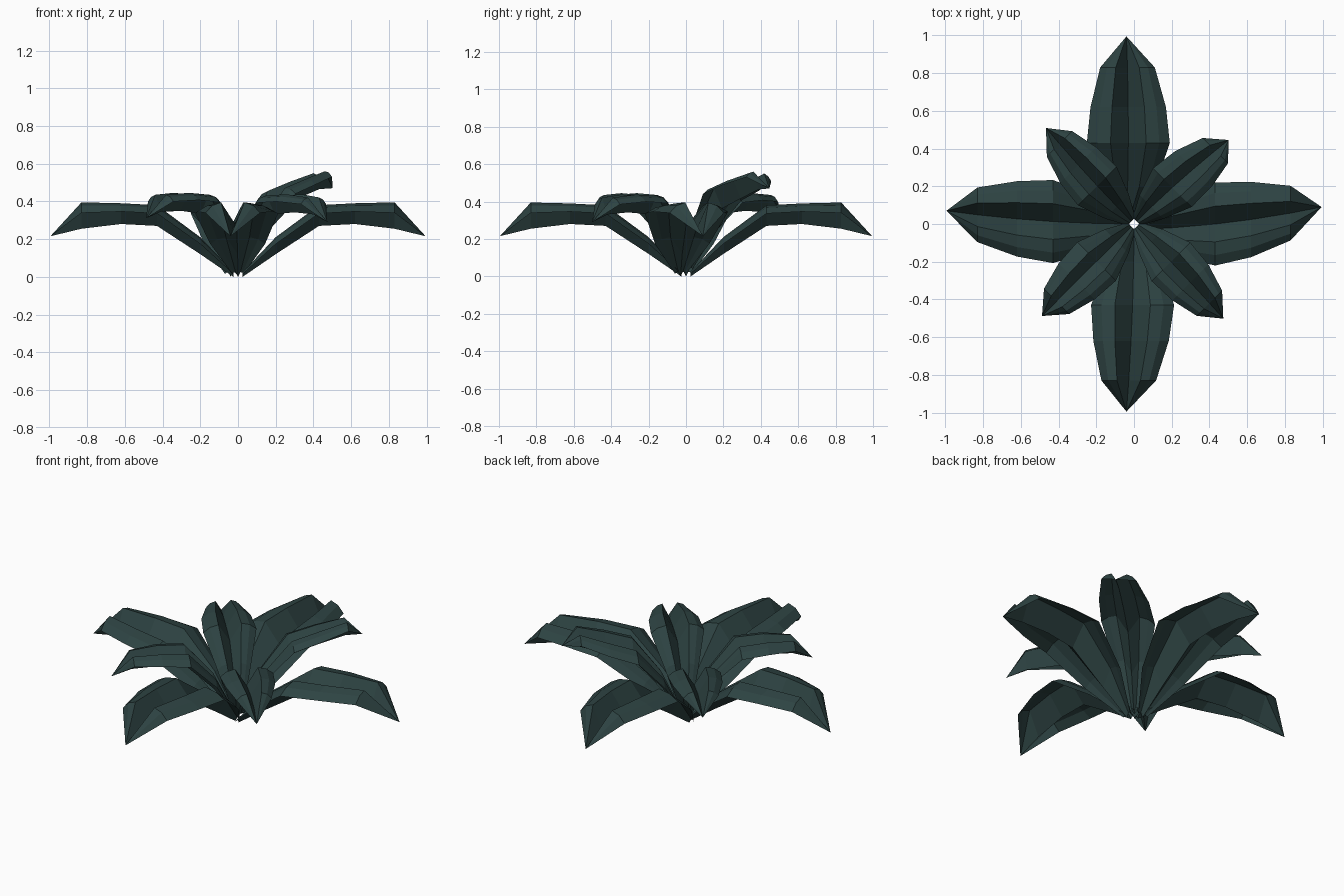
import bpy, bmesh
from math import radians, cos, sin
from mathutils import Vector

if "Cube" in bpy.data.objects:
    bpy.data.objects.remove(bpy.data.objects["Cube"], do_unlink=True)

leaf_green = bpy.data.materials.new("dark_teal_green")
leaf_green.use_nodes = True
colour = (0.027, 0.057, 0.056, 1)
leaf_green.diffuse_color = colour
leaf_green.node_tree.nodes["Principled BSDF"].inputs["Base Color"].default_value = colour

# Each row along a leaf: distance from centre, half width, midrib height, fold rise
LARGE = [(0.025, 0.03, 0.0, 0.025), (0.2, 0.145, 0.12, 0.09), (0.43, 0.22, 0.27, 0.11),
         (0.62, 0.2, 0.28, 0.11), (0.83, 0.145, 0.255, 0.14)]
SMALL = [(0.02, 0.03, 0.03, 0.02), (0.13, 0.09, 0.19, 0.08), (0.28, 0.145, 0.335, 0.1),
         (0.43, 0.135, 0.35, 0.095), (0.58, 0.095, 0.345, 0.09)]

# Folded cross-section: sideways fraction, share of the fold rise
FOLDS = [(-1, 0.6), (-0.75, 0.88), (-0.43, 1), (0, 0), (0.43, 1), (0.75, 0.88), (1, 0.6)]


def make_leaf(name, rows, heading, tip, start=0.0, bend=0.0, lift=0.0, roll=0.0):
    """Folded leaf; start and bend shift its base and tip to its left,
    lift curls it up, roll raises its left side."""
    along = Vector((cos(radians(heading)), sin(radians(heading)), 0))
    left = Vector((-along.y, along.x, 0))
    tip_r, tip_z = tip

    def place(r, side, z):
        t = r / tip_r
        p = along * r + left * (side + start * (1 - t) + bend * t * t)
        p.z = z + lift * t * t + roll * side
        return p

    bm = bmesh.new()
    grid = [[bm.verts.new(place(r, half * f, z + rise * share)) for f, share in FOLDS]
            for r, half, z, rise in rows]
    for a, b in zip(grid, grid[1:]):
        for i in range(len(FOLDS) - 1):
            bm.faces.new((a[i + 1], a[i], b[i], b[i + 1]))
    # Pointed end
    point = bm.verts.new(place(tip_r, 0, tip_z))
    for a, b in zip(grid[-1], grid[-1][1:]):
        bm.faces.new((b, a, point))
    bmesh.ops.recalc_face_normals(bm, faces=bm.faces)
    if sum(f.normal.z for f in bm.faces) < 0:
        bmesh.ops.reverse_faces(bm, faces=bm.faces)
    mesh = bpy.data.meshes.new(name)
    bm.to_mesh(mesh)
    bm.free()
    mesh.materials.append(leaf_green)
    bpy.context.collection.objects.link(bpy.data.objects.new(name, mesh))


# Four long drooping outer leaves
for name, heading, start, bend in (("left", 0, -0.03, 0.09), ("back", 90, 0.04, 0.04),
                                   ("right", 180, 0, -0.07), ("front", 270, 0, -0.04)):
    make_leaf("outer_leaf_" + name, LARGE, heading, (0.995, 0.215), start, bend)

# Four short upright inner leaves, one of them raised and twisted
make_leaf("inner_leaf_back_left", SMALL, 45, (0.67, 0.31), bend=-0.04, lift=0.16, roll=-0.12)
make_leaf("inner_leaf_back_right", SMALL, 135, (0.69, 0.33), bend=-0.03)
make_leaf("inner_leaf_front_right", SMALL, 225, (0.69, 0.31))
make_leaf("inner_leaf_front_left", SMALL, 315, (0.69, 0.31), bend=-0.02, lift=-0.02)
